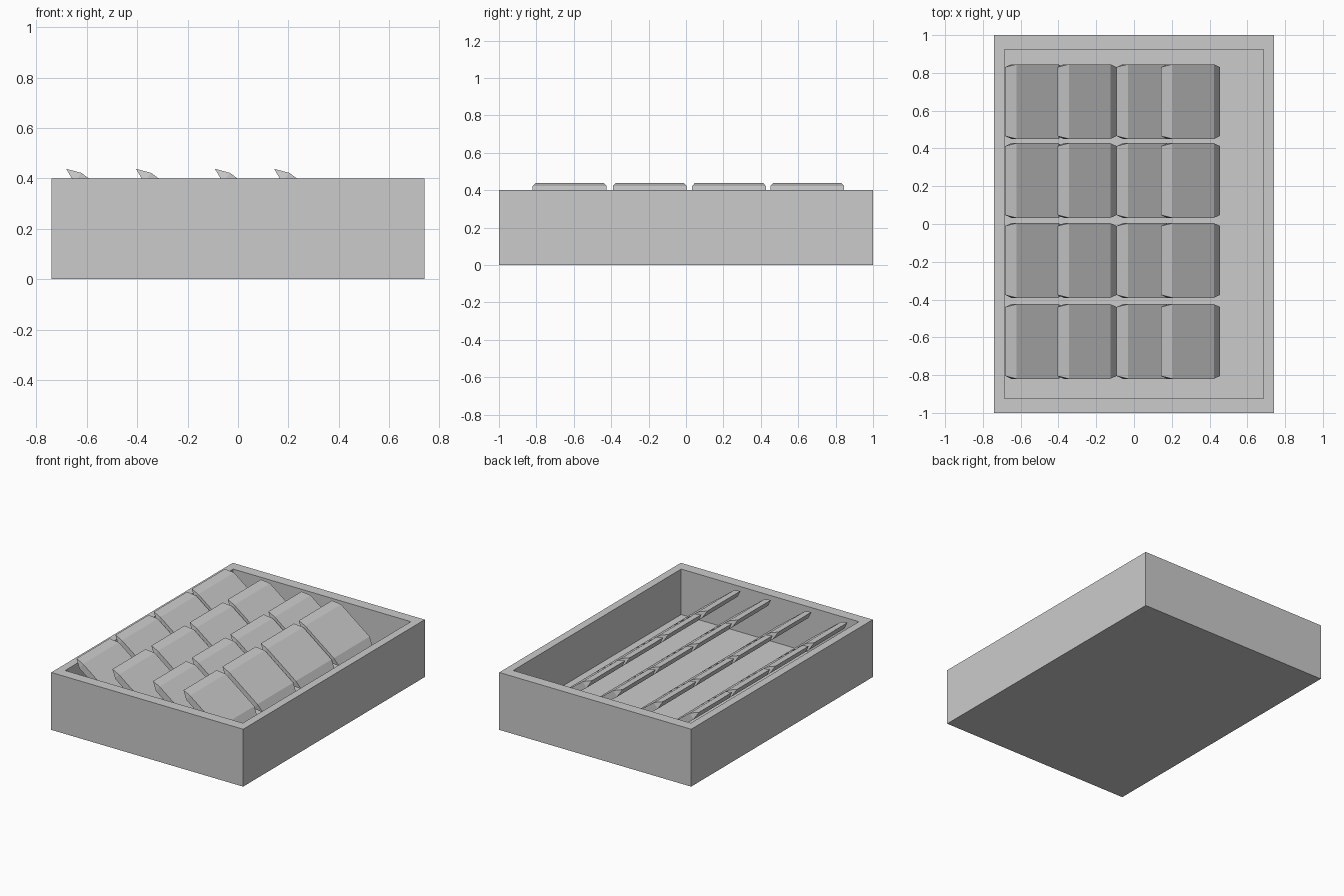
import bpy, bmesh, math
from mathutils import Matrix

if "Cube" in bpy.data.objects:
    bpy.data.objects.remove(bpy.data.objects["Cube"])


def add_object(name, bm):
    bmesh.ops.recalc_face_normals(bm, faces=bm.faces)
    mesh = bpy.data.meshes.new(name)
    bm.to_mesh(mesh)
    bm.free()
    obj = bpy.data.objects.new(name, mesh)
    bpy.context.collection.objects.link(obj)
    return obj


# Open tray: a box whose top is inset to the rim width, then pushed down to the floor
HX, HY, HEIGHT, FLOOR = 0.74, 1.0, 0.4, 0.083
RIM_X, RIM_Y = 0.055, 0.075
bm = bmesh.new()
bmesh.ops.create_cube(bm, size=1, matrix=Matrix.Translation((0, 0, HEIGHT / 2))
                      @ Matrix.Diagonal((2 * HX, 2 * HY, HEIGHT, 1)))
top = max(bm.faces, key=lambda f: f.calc_center_median().z)
bmesh.ops.inset_region(bm, faces=[top], thickness=0.05)
for v in top.verts:
    v.co.x = math.copysign(HX - RIM_X, v.co.x)
    v.co.y = math.copysign(HY - RIM_Y, v.co.y)
well = bmesh.ops.extrude_discrete_faces(bm, faces=[top])["faces"][0]
for v in well.verts:
    v.co.z = FLOOR
add_object("tray", bm)

# Packet: flat slab with wedge-shaped, slightly narrower ends, origin at its top edge
LENGTH, WEDGE, HALF_T, HALF_W, TAPER = 0.391, 0.058, 0.0235, 0.1975, 0.015


def make_packet(name, location):
    # (distance along slope, thickness offset, half width)
    profile = [(0, 0, HALF_W - TAPER), (WEDGE, HALF_T, HALF_W),
               (LENGTH - WEDGE, HALF_T, HALF_W), (LENGTH, 0, HALF_W - TAPER),
               (LENGTH - WEDGE, -HALF_T, HALF_W), (WEDGE, -HALF_T, HALF_W)]
    bm = bmesh.new()
    left, right = ([bm.verts.new((a, s * w, t)) for a, t, w in profile] for s in (-1, 1))
    for side in (left, right):
        bm.faces.new((side[0], side[1], side[5]))
        bm.faces.new((side[1], side[2], side[4], side[5]))
        bm.faces.new((side[2], side[3], side[4]))
    for i in range(6):
        j = (i + 1) % 6
        bm.faces.new((left[i], left[j], right[j], right[i]))
    obj = add_object(name, bm)
    obj.location = location
    obj.rotation_euler.y = math.radians(37)


# Four leaning rows of four packets
for row, x in enumerate((-0.682, -0.405, -0.092, 0.143)):
    for col, y in enumerate((-0.622, -0.193, 0.23, 0.648)):
        make_packet(f"packet_{row + 1}_{col + 1}", (x, y, 0.438))
